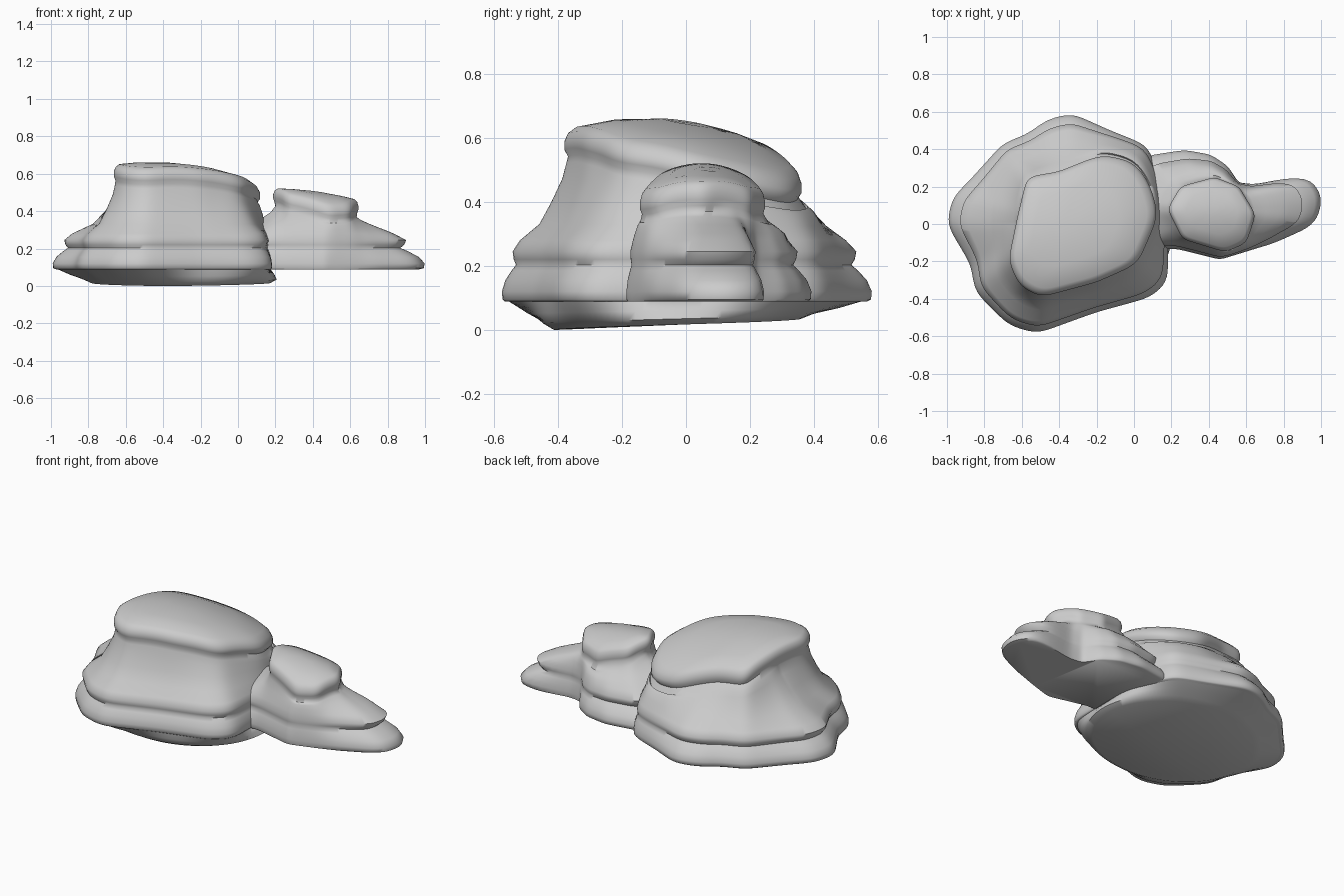
import bpy
import bmesh
from math import atan2, cos, hypot, pi, sin

cube = bpy.data.objects.get("Cube")
if cube:
    bpy.data.objects.remove(cube)

STEPS = 160
ANGLES = [step * 2 * pi / STEPS for step in range(STEPS)]

stone = bpy.data.materials.new("grey_stone")
stone.use_nodes = True
stone.diffuse_color = (0.6, 0.6, 0.6, 1)
stone.node_tree.nodes["Principled BSDF"].inputs["Base Color"].default_value = stone.diffuse_color


def radii(outline, centre, passes):
    """Turn outline corners into softened radii at even angles."""
    polar = sorted((atan2(y - centre[1], x - centre[0]) % (2 * pi),
                    hypot(x - centre[0], y - centre[1])) for x, y in outline)
    first, last = polar[0], polar[-1]
    polar = [(last[0] - 2 * pi, last[1])] + polar + [(first[0] + 2 * pi, first[1])]
    result = []
    for angle in ANGLES:
        for (a, ra), (b, rb) in zip(polar, polar[1:]):
            if a <= angle <= b:
                cross = ra * sin(angle - a) + rb * sin(b - angle)
                result.append(ra * rb * sin(b - a) / cross)
                break
    for _ in range(passes):
        result = [(result[i - 1] + 2 * r + result[(i + 1) % STEPS]) / 4
                  for i, r in enumerate(result)]
    return result


def loft(name, rings):
    """Skin a stack of point rings and close both ends."""
    bm = bmesh.new()
    rows = [[bm.verts.new(point) for point in ring] for ring in rings]
    for low, high in zip(rows, rows[1:]):
        for i in range(STEPS):
            bm.faces.new((low[i - 1], low[i], high[i], high[i - 1]))
    bm.faces.new(reversed(rows[0]))
    bm.faces.new(rows[-1])
    mesh = bpy.data.meshes.new(name)
    bm.to_mesh(mesh)
    bm.free()
    mesh.materials.append(stone)
    rock = bpy.data.objects.new(name, mesh)
    bpy.context.collection.objects.link(rock)
    bpy.ops.object.select_all(action="DESELECT")
    rock.select_set(True)
    bpy.context.view_layer.objects.active = rock
    bpy.ops.object.shade_smooth_by_angle(angle=pi / 3)


# Profiles shared by both rocks; blend runs from the ledge outline to the cap
LEDGES = [(0.06, 0.088), (0.01, 0.095), (0, 0.12), (0.06, 0.155), (0.17, 0.185),
          (0.25, 0.203), (0.21, 0.22), (0.19, 0.245), (0.32, 0.28)]
WALL = [(0.6, 0.2), (0.8, 0.5), (0.97, 0.8), (1.03, 1)]
CAP = [(0.97, 0.085), (1, 0.06), (1, 0.035), (0.97, 0.012), (0.9, 0), (0.6, 0), (0.2, 0)]


def build_rock(name, centre, top, lip, inset, tilt, dome, ledge, cap):
    """Two ledges, a waisted wall and a sloping, overhanging cap."""
    ledge_radii, cap_radii = radii(ledge, centre, 6), radii(cap, centre, 12)
    foot_of_wall, neck = LEDGES[-1][1], top - 0.085 * lip - 0.02
    # Each layer: blend, scale, height, share of the top's slope, backward bulge
    layers = [(blend * inset, 1, z, 0, 0) for blend, z in LEDGES]
    layers += [(blend, 1, foot_of_wall + t * (neck - foot_of_wall), t * t, 0.15)
               for blend, t in WALL]
    layers += [(1, scale, top - drop * lip, 1, 0) for scale, drop in CAP]
    rings = []
    for blend, scale, height, bend, bulge in layers:
        ring = []
        for angle, wide, narrow in zip(ANGLES, ledge_radii, cap_radii):
            mix = blend * (1 - bulge * max(0, sin(angle)))
            radius = scale * (wide + mix * (narrow - wide))
            dx, dy = radius * cos(angle), radius * sin(angle)
            slope = tilt[0] * dx + tilt[1] * dy - dome[0] * dx * dx - dome[1] * dy * dy
            ring.append((centre[0] + dx, centre[1] + dy, height + bend * slope))
        rings.append(ring)
    loft(name, rings)


LARGE_CENTRE = (-0.38, 0)
LARGE_LEDGE = [
    (-1, 0), (-0.97, 0.14), (-0.88, 0.23), (-0.7, 0.43), (-0.57, 0.48), (-0.46, 0.56),
    (-0.33, 0.59), (-0.13, 0.5), (0.07, 0.42), (0.18, 0.15), (0.18, -0.31),
    (0.09, -0.39), (-0.2, -0.47), (-0.52, -0.585), (-0.67, -0.54),
    (-0.85, -0.36), (-0.87, -0.22)]

build_rock(
    "large_rock", LARGE_CENTRE, 0.652, 1, 0.9, (-0.05, -0.15), (0.35, 0.6),
    ledge=LARGE_LEDGE,
    cap=[(-0.62, 0.05), (-0.57, 0.25), (-0.4, 0.28), (-0.17, 0.37), (0, 0.33),
         (0.08, 0.22), (0.13, 0.05), (0.02, -0.21), (-0.2, -0.31), (-0.5, -0.39),
         (-0.61, -0.33), (-0.67, -0.2)])

build_rock(
    "small_rock", (0.42, 0.08), 0.503, 0.85, 1.4, (-0.14, -0.12), (0.3, 1.8),
    ledge=[(-0.25, 0.1), (0.05, 0.36), (0.27, 0.395), (0.41, 0.37), (0.5, 0.31),
           (0.56, 0.22), (0.7, 0.205), (0.83, 0.26), (0.94, 0.25), (1.01, 0.14),
           (0.97, 0), (0.75, -0.1), (0.46, -0.19), (0.22, -0.13), (0, -0.14)],
    cap=[(0.18, 0.08), (0.25, 0.2), (0.43, 0.25), (0.56, 0.2), (0.65, 0.05),
         (0.6, -0.1), (0.49, -0.15), (0.26, -0.08)])

# Foot below the large rock: an oval that flares into the ledge above it
oval = [(-0.3 + 0.51 * cos(a), -0.03 + 0.41 * sin(a)) for a in ANGLES]
foot_rings = []
for scale, height, flare in [(0.94, 0.017, 0), (1, 0.035, 0.1), (1, 0.06, 0.5), (0.98, 0.095, 1)]:
    shapes = zip(ANGLES, radii(oval, LARGE_CENTRE, 2), radii(LARGE_LEDGE, LARGE_CENTRE, 6))
    ring = []
    for angle, inner, outer in shapes:
        radius = scale * (inner + flare * (outer - inner))
        ring.append((LARGE_CENTRE[0] + radius * cos(angle), radius * sin(angle),
                     height + 0.017 * (1 - flare) * sin(angle)))
    foot_rings.append(ring)
loft("foot", foot_rings)
